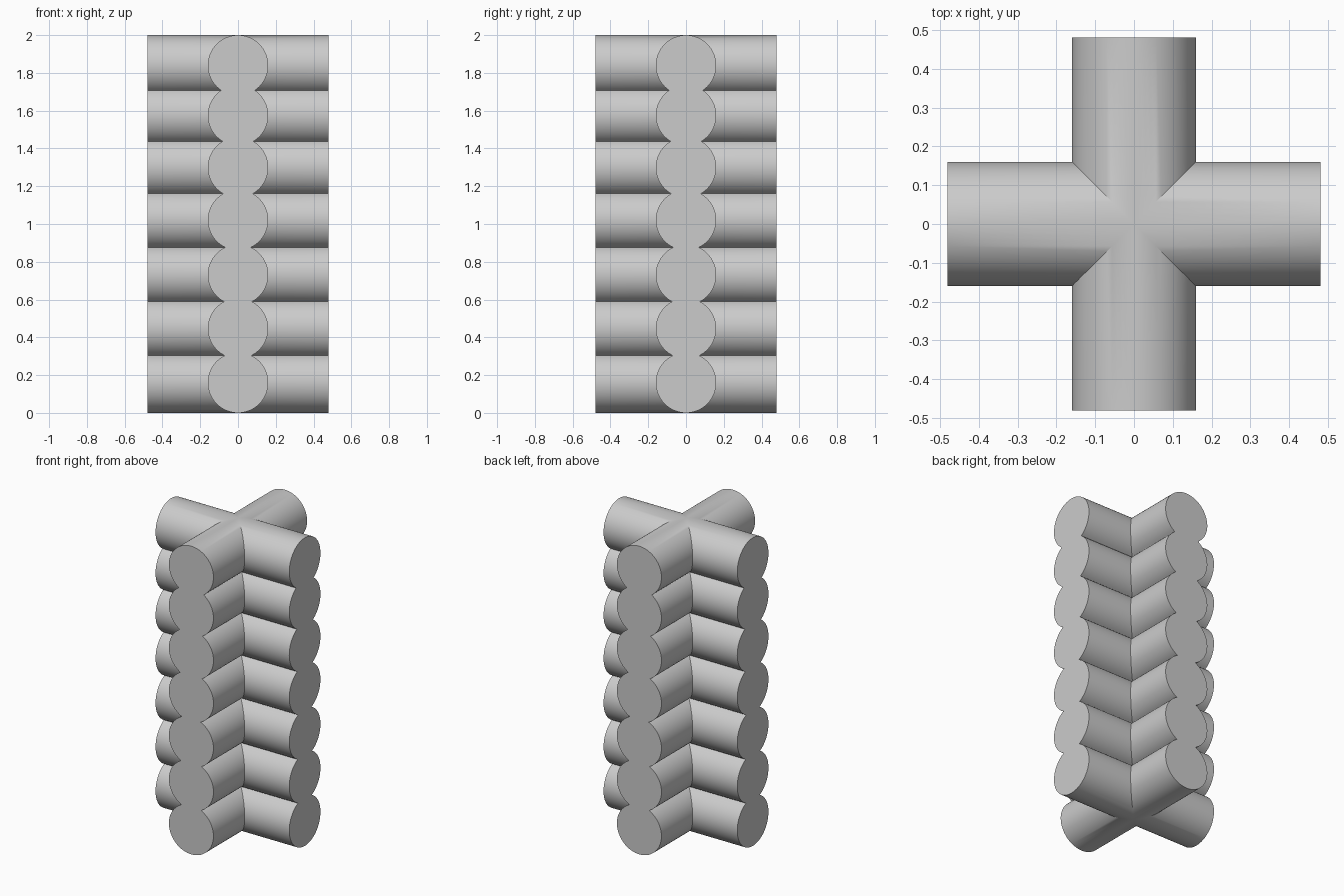
import bpy, bmesh, math

if "Cube" in bpy.data.objects:
    bpy.data.objects.remove(bpy.data.objects["Cube"])

R, HALF = 0.16, 0.48          # rod radius, half rod length
CENTRES = [0.16, 0.447, 0.731, 1.021, 1.30, 1.575, 1.84]
STEPS = 28                    # segments per scallop


def scalloped_profile():
    """Outline of the stacked, overlapping rods as (sideways, height) points."""
    side = []
    last = len(CENTRES) - 1
    for i, c in enumerate(CENTRES):
        lo = -math.pi / 2 if i == 0 else math.asin((CENTRES[i - 1] - c) / 2 / R)
        hi = math.pi / 2 if i == last else math.asin((CENTRES[i + 1] - c) / 2 / R)
        for k in range(STEPS + (i == last)):
            a = lo + (hi - lo) * k / STEPS
            side.append((R * math.cos(a), c + R * math.sin(a)))
    side[0], side[-1] = (0, 0), (0, 2)
    return side + [(-u, z) for u, z in side[-2:0:-1]]


def rod_wall(name, along_x):
    """Extrude the scalloped outline along x or y."""
    bm = bmesh.new()
    pts = scalloped_profile()
    place = (lambda u, d, z: (d, u, z)) if along_x else (lambda u, d, z: (u, d, z))
    start = [bm.verts.new(place(u, -HALF, z)) for u, z in pts]
    end = [bm.verts.new(place(u, HALF, z)) for u, z in pts]
    bm.faces.new(start)
    bm.faces.new(end)
    n = len(pts)
    for i in range(n):
        j = (i + 1) % n
        bm.faces.new((start[i], start[j], end[j], end[i]))
    bmesh.ops.recalc_face_normals(bm, faces=bm.faces)
    mesh = bpy.data.meshes.new(name)
    bm.to_mesh(mesh)
    bm.free()
    obj = bpy.data.objects.new(name, mesh)
    bpy.context.collection.objects.link(obj)
    return obj


# Crossed stacks of rods joined into one solid
column = rod_wall("crossed_rod_column", True)
cross = rod_wall("cross_rods", False)
union = column.modifiers.new("join", 'BOOLEAN')
union.operation = 'UNION'
union.solver = 'EXACT'
union.object = cross
bpy.context.view_layer.objects.active = column
column.select_set(True)
bpy.ops.object.modifier_apply(modifier="join")
bpy.data.objects.remove(cross)

# Smooth rods with crisp valleys and ends
bpy.ops.object.shade_smooth_by_angle(angle=math.radians(30))
